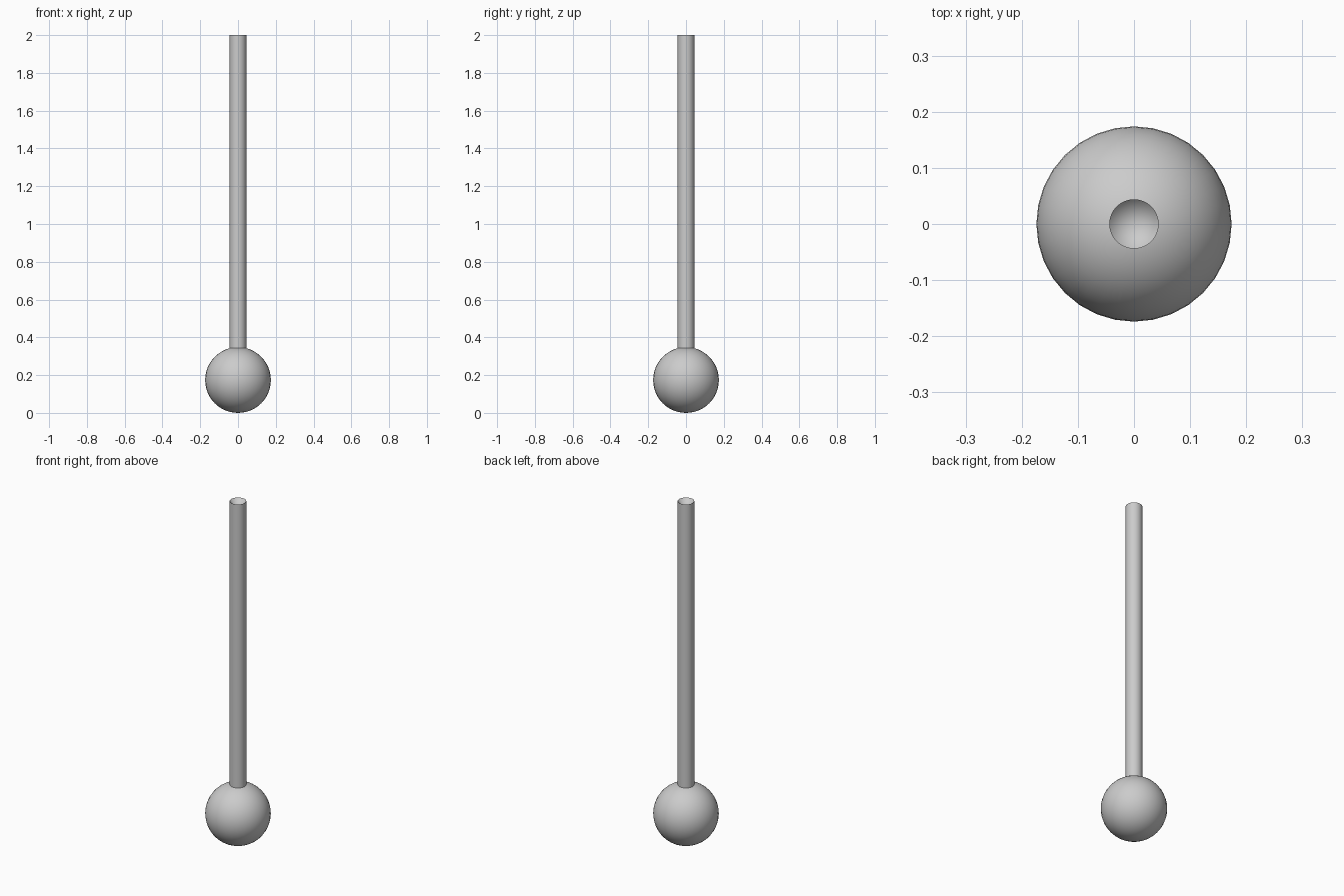
import bpy, bmesh
from math import cos, sin, tau

if "Cube" in bpy.data.objects:
    bpy.data.objects.remove(bpy.data.objects["Cube"])

N = 32


def finish(name, bm):
    bmesh.ops.recalc_face_normals(bm, faces=bm.faces)
    mesh = bpy.data.meshes.new(name)
    bm.to_mesh(mesh)
    bm.free()
    ob = bpy.data.objects.new(name, mesh)
    bpy.context.collection.objects.link(ob)
    bpy.context.view_layer.objects.active = ob
    ob.select_set(True)
    bpy.ops.object.shade_smooth_by_angle(angle=0.7)
    ob.select_set(False)
    return ob


# Ball at the base
R = 0.174
bm = bmesh.new()
bmesh.ops.create_uvsphere(bm, u_segments=N, v_segments=24, radius=R)
bmesh.ops.translate(bm, verts=bm.verts, vec=(0, 0, R))
finish("ball", bm)

# Rod with a conical dimple in its upper end
r = 0.044
bm = bmesh.new()
low, high = [[bm.verts.new((r * cos(tau * i / N), r * sin(tau * i / N), z))
              for i in range(N)] for z in (0.3, 2.0)]
tip = bm.verts.new((0, 0, 1.95))
bm.faces.new(low)
for i in range(N):
    j = (i + 1) % N
    bm.faces.new((low[i], low[j], high[j], high[i]))
    bm.faces.new((high[i], high[j], tip))
finish("rod", bm)
